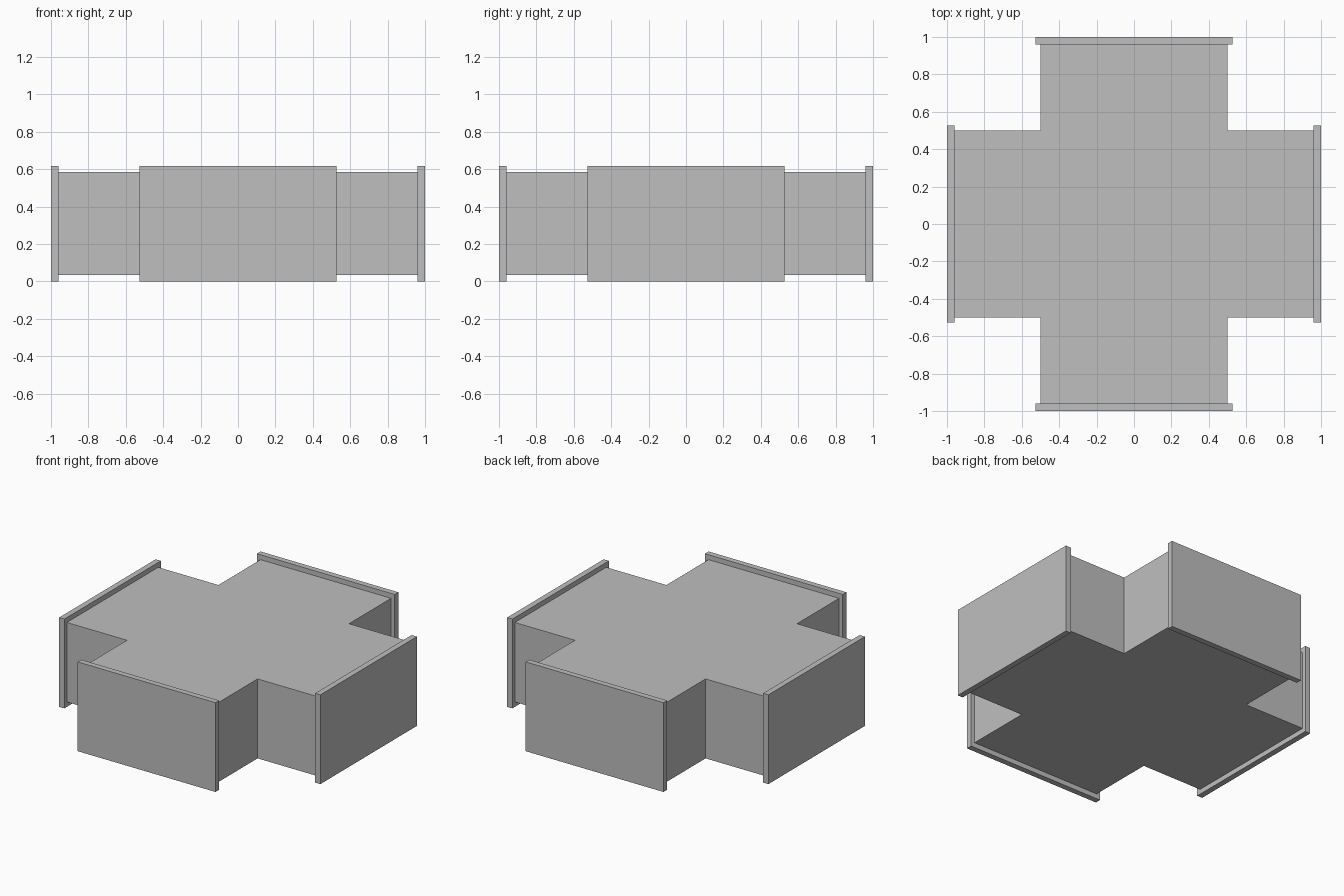
import bpy
import bmesh
from math import pi
from mathutils import Matrix, Vector

cube = bpy.data.objects.get("Cube")
if cube:
    bpy.data.objects.remove(cube, do_unlink=True)

HALF = 0.5            # half width of each duct arm
REACH = 1.0           # centre to outer flange face
FLANGE = 0.04         # flange thickness
LIP = 0.0275          # flange overhang at the sides
BOTTOM, TOP, HEIGHT = 0.034, 0.584, 0.618

metal = bpy.data.materials.new("galvanised grey")
metal.use_nodes = True
grey = (0.52, 0.52, 0.52, 1)
metal.diffuse_color = grey
metal.node_tree.nodes["Principled BSDF"].inputs["Base Color"].default_value = grey


def add_object(name, bm):
    bmesh.ops.recalc_face_normals(bm, faces=bm.faces)
    mesh = bpy.data.meshes.new(name)
    bm.to_mesh(mesh)
    bm.free()
    mesh.materials.append(metal)
    obj = bpy.data.objects.new(name, mesh)
    bpy.context.collection.objects.link(obj)
    return obj


# Cross-shaped duct body: one arm profile turned four times, then extruded
inner = REACH - FLANGE
arm = [Vector((HALF, -HALF, BOTTOM)), Vector((inner, -HALF, BOTTOM)),
       Vector((inner, HALF, BOTTOM))]
bm = bmesh.new()
outline = [bm.verts.new(Matrix.Rotation(i * pi / 2, 3, "Z") @ p)
           for i in range(4) for p in arm]
base = bm.faces.new(outline)
top = bmesh.ops.extrude_face_region(bm, geom=[base])["geom"]
bmesh.ops.translate(bm, vec=(0, 0, TOP - BOTTOM),
                    verts=[g for g in top if isinstance(g, bmesh.types.BMVert)])
add_object("duct_body", bm)

# Flat end flanges
for i, side in enumerate(("left", "back", "right", "front")):
    bm = bmesh.new()
    place = (Matrix.Rotation(i * pi / 2, 4, "Z")
             @ Matrix.Translation((REACH - FLANGE / 2, 0, HEIGHT / 2))
             @ Matrix.Diagonal((FLANGE, 2 * (HALF + LIP), HEIGHT, 1)))
    bmesh.ops.create_cube(bm, size=1, matrix=place)
    add_object(side + "_flange", bm)
